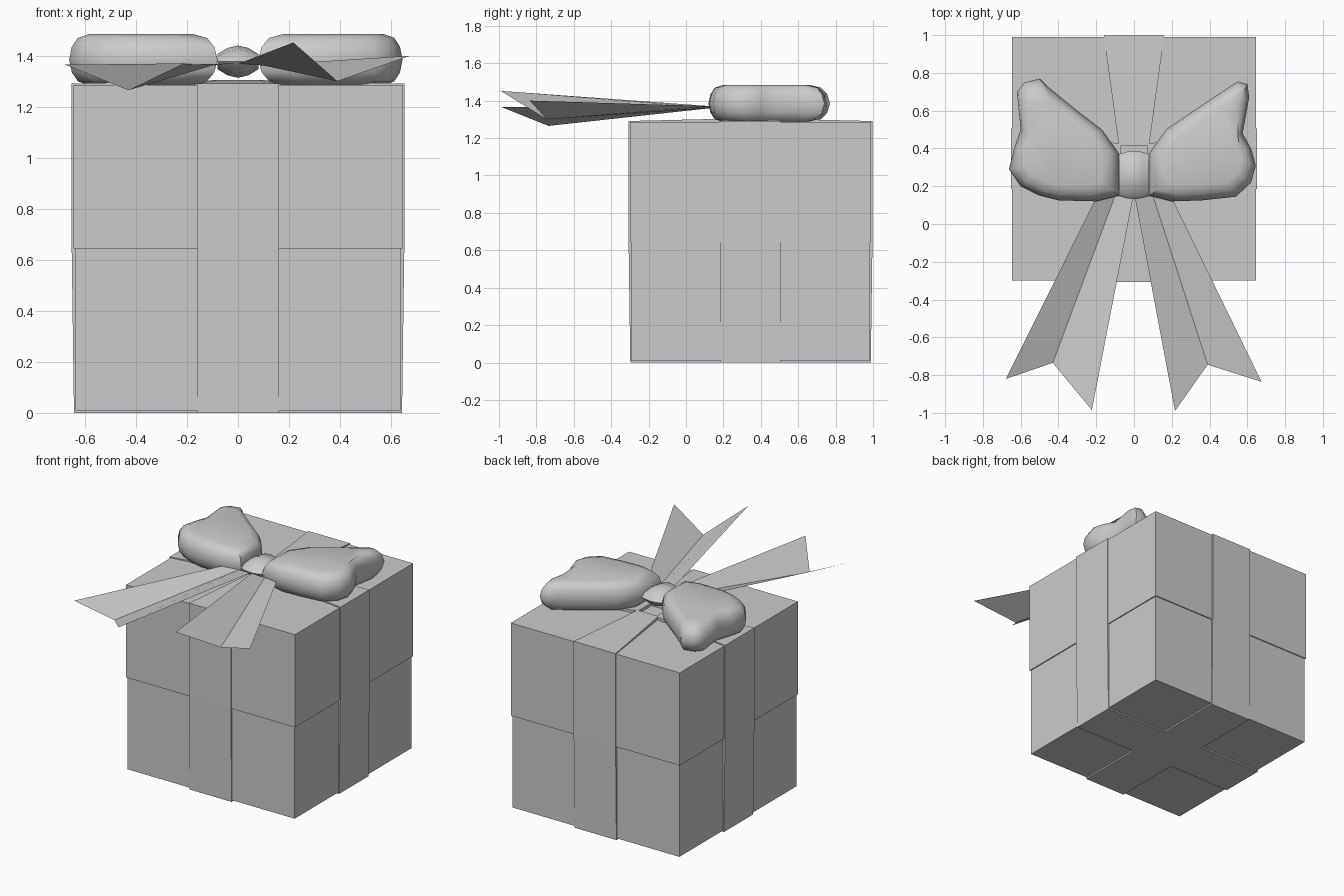
import bpy, bmesh, math
from mathutils import Vector

if "Cube" in bpy.data.objects:
    bpy.data.objects.remove(bpy.data.objects["Cube"], do_unlink=True)

grey = bpy.data.materials.new("plain grey")
grey.use_nodes = True
grey.diffuse_color = (0.6, 0.6, 0.6, 1)
grey.node_tree.nodes["Principled BSDF"].inputs["Base Color"].default_value = (0.6, 0.6, 0.6, 1)

CY = 0.345   # centre of the box in y
MID = 1.385  # mid height of the bow


def finish(name, bm, smooth=False, closed=True):
    if closed:
        bmesh.ops.recalc_face_normals(bm, faces=bm.faces)
    mesh = bpy.data.meshes.new(name)
    bm.to_mesh(mesh)
    bm.free()
    mesh.materials.append(grey)
    obj = bpy.data.objects.new(name, mesh)
    bpy.context.collection.objects.link(obj)
    if smooth:
        bpy.ops.object.select_all(action='DESELECT')
        obj.select_set(True)
        bpy.context.view_layer.objects.active = obj
        bpy.ops.object.shade_smooth_by_angle(angle=math.radians(50))
    return obj


def loft(name, rings, smooth=False):
    """Skin closed rings of equal length and cap both ends."""
    bm = bmesh.new()
    loops = [[bm.verts.new(p) for p in ring] for ring in rings]
    for a, b in zip(loops, loops[1:]):
        for i in range(len(a)):
            j = (i + 1) % len(a)
            bm.faces.new((a[i], a[j], b[j], b[i]))
    caps = [bm.faces.new(loops[0]), bm.faces.new(loops[-1])]
    bmesh.ops.triangulate(bm, faces=caps)
    return finish(name, bm, smooth)


def square(half, z):
    return [(sx * half, CY + sy * half, z)
            for sx, sy in ((-1, -1), (1, -1), (1, 1), (-1, 1))]


# Box body and lid
loft("box_body", [square(0.638, 0.01), square(0.638, 0.7)])
loft("box_lid", [square(0.645, 0.645), square(0.645, 1.285)])

# Two ribbon bands wrapped around the box
profile = [(-0.643, 0), (0.643, 0), (0.652, 0.645), (0.652, 1.29), (0.64, 1.283),
           (-0.64, 1.283), (-0.652, 1.29), (-0.652, 0.645)]
loft("ribbon_band_front_back", [[(w, CY + u, z) for u, z in profile] for w in (-0.16, 0.16)])
loft("ribbon_band_sides", [[(u, CY + w, z) for u, z in profile] for w in (-0.16, 0.16)])

# Four tapering ribbon strips on top of the lid
for k, side in enumerate(("back", "left", "front", "right")):
    turn = -k * math.pi / 2
    c, s = math.cos(turn), math.sin(turn)

    def place(u, v, z):
        return (c * u - s * v, CY + s * u + c * v, z)

    outer = [(-0.16, 0.652), (0.16, 0.652), (0.08, 0.07), (-0.08, 0.07)]
    tops = (1.291, 1.291, 1.305, 1.305)
    loft("top_ribbon_" + side, [[place(u, v, 1.283) for u, v in outer],
                                [place(u, v, z) for (u, v), z in zip(outer, tops)]])

# Puffy bow loops, each a stack of scaled outlines
left = [(0.08, 0.15), (0.2, 0.12), (0.36, 0.125), (0.54, 0.145), (0.62, 0.22),
        (0.645, 0.31), (0.62, 0.4), (0.575, 0.48), (0.61, 0.67), (0.6, 0.74),
        (0.55, 0.755), (0.48, 0.71), (0.3, 0.59), (0.17, 0.5), (0.08, 0.375)]
right = [(-0.08, 0.15), (-0.2, 0.12), (-0.4, 0.125), (-0.5, 0.15), (-0.6, 0.2),
         (-0.662, 0.29), (-0.635, 0.4), (-0.6, 0.5), (-0.62, 0.7), (-0.58, 0.75),
         (-0.5, 0.77), (-0.46, 0.73), (-0.3, 0.6), (-0.17, 0.5), (-0.08, 0.375)]
levels = [(-0.1, 0.7), (-0.085, 0.87), (-0.05, 0.96), (0, 1),
          (0.05, 0.96), (0.085, 0.87), (0.1, 0.7)]
for name, outline, cx in (("bow_loop_left", left, 0.4), ("bow_loop_right", right, -0.4)):
    centre = Vector((cx, 0.39))
    rings = []
    for dz, f in levels:
        pts = [centre + (Vector(p) - centre) * f for p in outline]
        rings.append([(p.x, p.y, MID + dz) for p in pts])
    loft(name, rings, smooth=True)

# Knot: eight-sided barrel across the bow
rings = []
for x, hy, hz in ((-0.08, 0.11, 0.03), (-0.04, 0.122, 0.054), (0, 0.127, 0.063),
                  (0.04, 0.122, 0.054), (0.08, 0.11, 0.03)):
    rings.append([(x, 0.26 + hy * math.cos(a), 1.377 + hz * math.sin(a))
                  for a in (i * math.pi / 4 for i in range(8))])
loft("bow_knot", rings, smooth=True)

# Ribbon tails: folded sheets with a notched end (outer, fold, inner)
tails = {
    "ribbon_tail_left": (1, [(0.675, -0.835, 1.4), (0.39, -0.745, 1.3), (0.217, -0.99, 1.452)]),
    "ribbon_tail_right": (-1, [(-0.678, -0.82, 1.365), (-0.43, -0.735, 1.265), (-0.223, -0.985, 1.365)]),
}
for name, (sx, ends) in tails.items():
    bm = bmesh.new()
    starts = [(sx * 0.2, 0.14, 1.37), (sx * 0.1, 0.15, 1.362), (sx * 0.005, 0.14, 1.37)]
    a = [bm.verts.new(p) for p in starts]
    b = [bm.verts.new(p) for p in ends]
    for i in range(2):
        bm.faces.new((a[i], a[i + 1], b[i + 1], b[i]))
    bmesh.ops.recalc_face_normals(bm, faces=bm.faces)
    bm.normal_update()
    if sum(f.normal.z for f in bm.faces) < 0:
        bmesh.ops.reverse_faces(bm, faces=bm.faces)
    finish(name, bm, closed=False)
